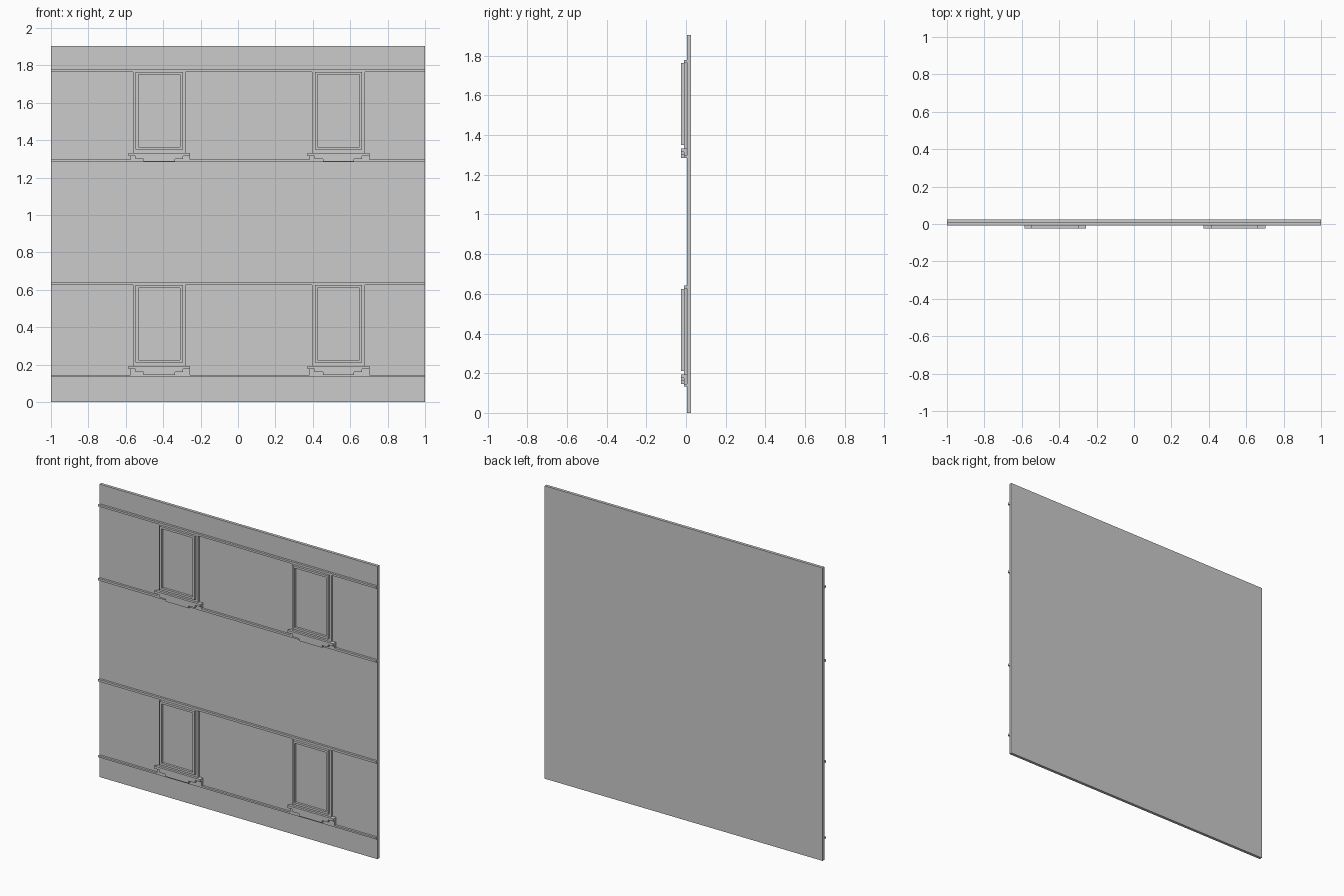
import bpy, bmesh

if "Cube" in bpy.data.objects:
    bpy.data.objects.remove(bpy.data.objects["Cube"])

BACK, WALL, MID, FRONT = 0.024, 0.005, -0.009, -0.024   # depth layers


def extrude_profile(name, loops, y_front, y_back):
    """Solid from one outline, or a ring from two (outer, inner); points are (x, z)."""
    bm = bmesh.new()
    front = [[bm.verts.new((x, y_front, z)) for x, z in loop] for loop in loops]
    if len(front) == 1:
        bm.faces.new(front[0])
    else:
        a, b = front
        for i in range(len(a)):
            j = (i + 1) % len(a)
            bm.faces.new((a[i], a[j], b[j], b[i]))
    faces = bm.faces[:]
    ret = bmesh.ops.extrude_face_region(bm, geom=faces, use_keep_orig=True)
    moved = [g for g in ret["geom"] if isinstance(g, bmesh.types.BMVert)]
    bmesh.ops.translate(bm, verts=moved, vec=(0, y_back - y_front, 0))
    bmesh.ops.recalc_face_normals(bm, faces=bm.faces[:])
    me = bpy.data.meshes.new(name)
    bm.to_mesh(me)
    bm.free()
    ob = bpy.data.objects.new(name, me)
    bpy.context.collection.objects.link(ob)
    return ob


def rect(x0, x1, z0, z1):
    return [(x0, z0), (x1, z0), (x1, z1), (x0, z1)]


# Wall panel
extrude_profile("wall", [rect(-1, 1, 0, 1.905)], WALL, BACK)

# Horizontal string courses
for i, (z0, z1) in enumerate([(0.134, 0.145), (0.627, 0.641), (1.284, 1.298), (1.765, 1.778)]):
    extrude_profile(f"string_course_{i}", [rect(-1, 1, z0, z1)], MID, WALL)


def window(tag, cx, z):
    """One window; cx is its centre and z the top of its sill."""
    extrude_profile("casing_" + tag, [rect(cx - 0.141, cx + 0.141, z, z + 0.433)], MID, WALL)
    # Raised frame around the pane
    extrude_profile("frame_" + tag, [rect(cx - 0.126, cx + 0.126, z + 0.018, z + 0.432),
                                     rect(cx - 0.112, cx + 0.112, z + 0.032, z + 0.418)], FRONT, MID)
    # Block behind the sill
    extrude_profile("sill_backing_" + tag,
                    [rect(cx - 0.155, cx + 0.165, z - 0.048, z)], MID, WALL)
    # Sill with stepped underside
    half = [(0.083, -0.047), (0.083, -0.032), (0.127, -0.032), (0.127, -0.016), (0.165, -0.016), (0.165, 0)]
    pts = [(cx + x, z + h) for x, h in half] + [(cx - x, z + h) for x, h in reversed(half)]
    extrude_profile("sill_" + tag, [pts], FRONT, MID)


for row, z in (("lower", 0.193), ("upper", 1.332)):
    for side, cx in (("left", -0.421), ("right", 0.537)):
        window(f"{row}_{side}", cx, z)
